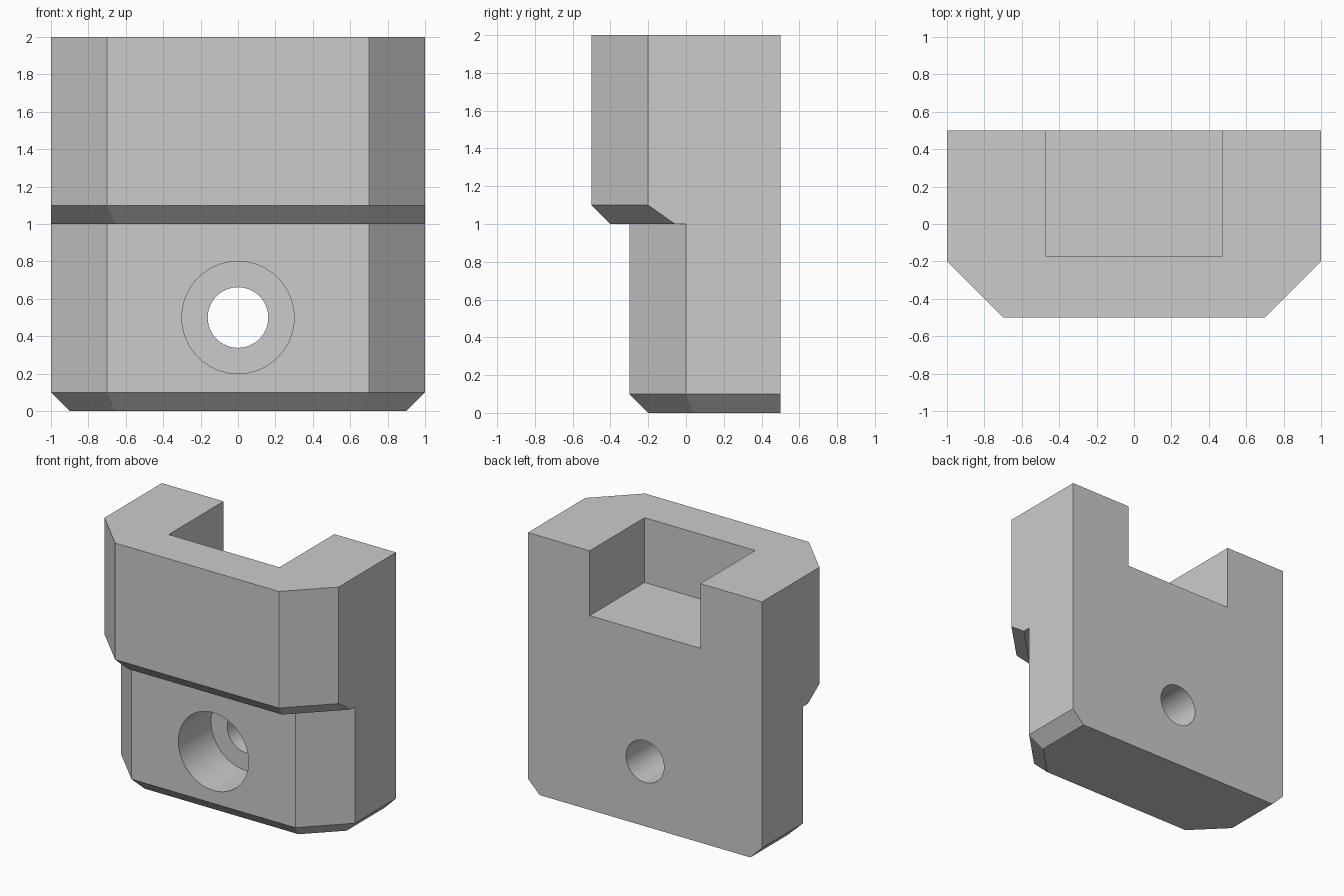
import bpy
import bmesh
from math import radians, sqrt, pi
from mathutils import Matrix

cube = bpy.data.objects.get("Cube")
if cube:
    bpy.data.objects.remove(cube, do_unlink=True)

BACK = 0.5      # rear face
CUT = 0.3       # plan chamfer on the front corners
BEVEL = 0.1     # bevel on the lower edges

grey = bpy.data.materials.new("plain grey")
grey.use_nodes = True
grey.diffuse_color = (0.6, 0.6, 0.6, 1)
grey.node_tree.nodes["Principled BSDF"].inputs["Base Color"].default_value = grey.diffuse_color


def finish(bm, name):
    bmesh.ops.recalc_face_normals(bm, faces=bm.faces)
    mesh = bpy.data.meshes.new(name)
    bm.to_mesh(mesh)
    bm.free()
    mesh.materials.append(grey)
    obj = bpy.data.objects.new(name, mesh)
    bpy.context.collection.objects.link(obj)
    return obj


def outline(front, half, inset):
    """Plan with chamfered front corners; inset moves front and corners inwards."""
    diagonal = 1 - CUT - front - inset * sqrt(2)     # x - y along the corner
    y = front + inset
    right = [(diagonal + y, y), (half, half - diagonal), (half, BACK)]
    return right + [(-x, y) for x, y in reversed(right)]


def loft(name, levels):
    """Solid through stacked outlines given as (z, outline)."""
    bm = bmesh.new()
    rings = [[bm.verts.new((x, y, z)) for x, y in pts] for z, pts in levels]
    bm.faces.new(rings[0])
    bm.faces.new(rings[-1])
    for low, high in zip(rings, rings[1:]):
        for i in range(len(low)):
            j = (i + 1) % len(low)
            bm.faces.new((low[i], low[j], high[j], high[i]))
    return finish(bm, name)


def cylinder(name, radius, y0, y1, z):
    bm = bmesh.new()
    place = Matrix.Translation((0, (y0 + y1) / 2, z)) @ Matrix.Rotation(pi / 2, 4, "X")
    bmesh.ops.create_cone(bm, cap_ends=True, segments=64, radius1=radius,
                          radius2=radius, depth=y1 - y0, matrix=place)
    return finish(bm, name)


def box(name, x, y0, y1, z0, z1):
    plan = [(-x, y0), (x, y0), (x, y1), (-x, y1)]
    return loft(name, [(z0, plan), (z1, plan)])


def combine(target, tool, operation):
    bpy.context.view_layer.objects.active = target
    mod = target.modifiers.new(operation.title(), "BOOLEAN")
    mod.operation = operation
    mod.solver = "EXACT"
    mod.object = tool
    bpy.ops.object.modifier_apply(modifier=mod.name)
    bpy.data.objects.remove(tool, do_unlink=True)


# Lower block, bevelled at the front and sides of its base
block = loft("mounting_block", [
    (0, outline(-0.3, 1 - BEVEL, BEVEL)),
    (BEVEL, outline(-0.3, 1, 0)),
    (1, outline(-0.3, 1, 0)),
])

# Overhanging upper block, bevelled below its front only
head = loft("upper_block", [
    (1, outline(-0.5, 1, BEVEL)),
    (1 + BEVEL, outline(-0.5, 1, 0)),
    (2, outline(-0.5, 1, 0)),
])
combine(block, head, "UNION")

# Pocket open to the top and back
combine(block, box("pocket_cutter", 0.473, -0.17, 0.7, 1.5, 2.2), "DIFFERENCE")

# Counterbored screw hole
combine(block, cylinder("counterbore_cutter", 0.3, -0.6, 0.1, 0.5), "DIFFERENCE")
combine(block, cylinder("screw_hole_cutter", 0.162, -0.6, 0.8, 0.5), "DIFFERENCE")

# Merge coplanar faces, then smooth only the round walls
bm = bmesh.new()
bm.from_mesh(block.data)
bmesh.ops.remove_doubles(bm, verts=bm.verts, dist=0.0001)
bmesh.ops.dissolve_limit(bm, angle_limit=radians(1), verts=bm.verts, edges=bm.edges)
bm.to_mesh(block.data)
bm.free()
bpy.ops.object.select_all(action="DESELECT")
block.select_set(True)
bpy.context.view_layer.objects.active = block
bpy.ops.object.shade_smooth_by_angle(angle=radians(20))
